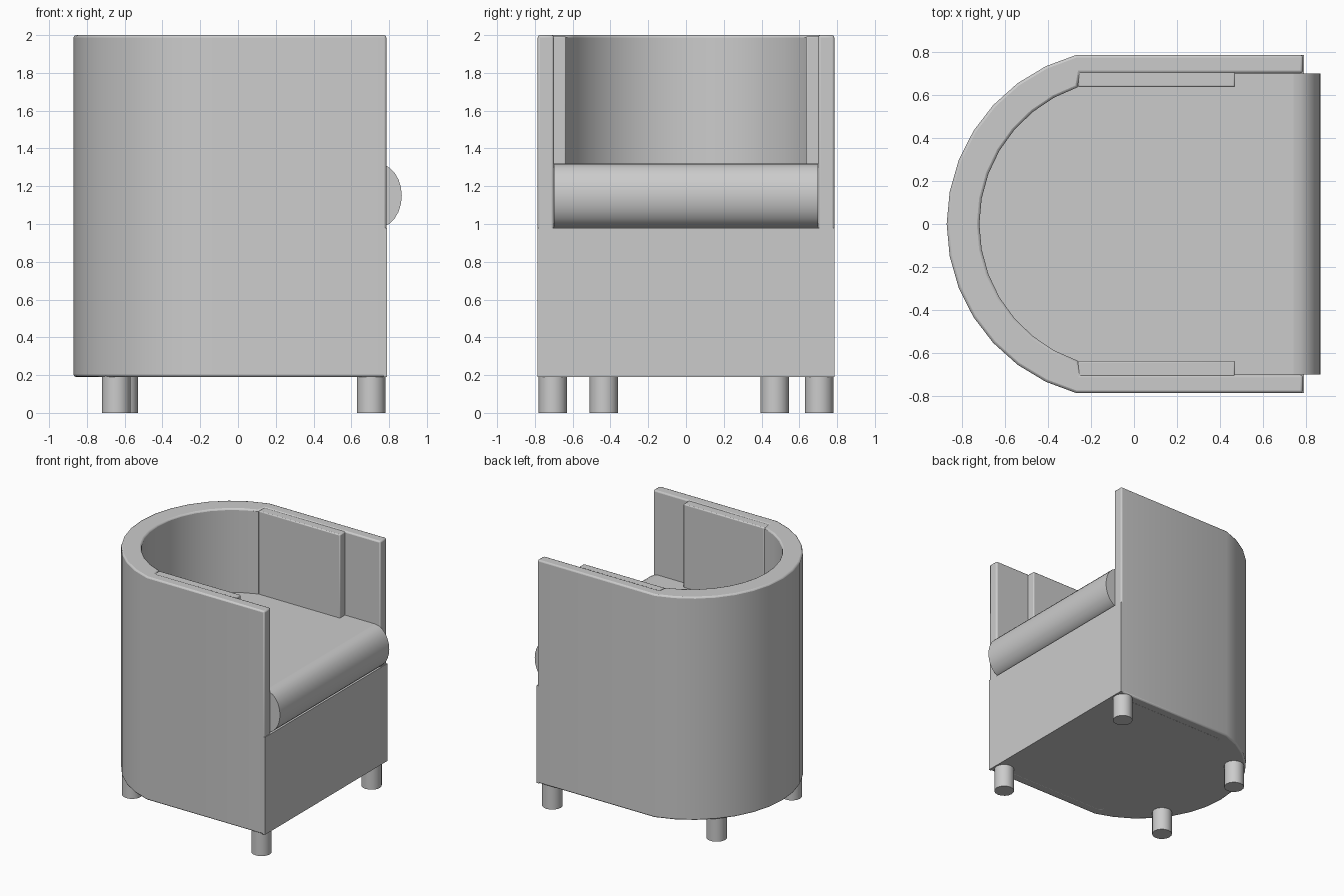
import bpy, bmesh
from math import cos, sin, asin, pi
from mathutils import Matrix

cube = bpy.data.objects.get("Cube")
if cube:
    bpy.data.objects.remove(cube, do_unlink=True)

GREY = (0.6, 0.6, 0.6, 1.0)
mat = bpy.data.materials.new("plain_grey")
mat.use_nodes = True
mat.diffuse_color = GREY
mat.node_tree.nodes["Principled BSDF"].inputs["Base Color"].default_value = GREY

FLOOR, SEAT_LOW, SEAT_TOP, TOP = 0.19, 0.98, 1.32, 2.0


def finish(bm, name, bevel=0):
    bmesh.ops.recalc_face_normals(bm, faces=bm.faces)
    mesh = bpy.data.meshes.new(name)
    bm.to_mesh(mesh)
    bm.free()
    mesh.materials.append(mat)
    ob = bpy.data.objects.new(name, mesh)
    bpy.context.collection.objects.link(ob)
    if bevel:
        mod = ob.modifiers.new("soft_edges", 'BEVEL')
        mod.width = bevel
        mod.segments = 2
        mod.limit_method = 'ANGLE'
        mod.angle_limit = pi / 3
    bpy.ops.object.select_all(action='DESELECT')
    ob.select_set(True)
    bpy.context.view_layer.objects.active = ob
    bpy.ops.object.shade_smooth_by_angle(angle=pi / 6)
    return ob


def prism(name, points, low, high, bevel=0, matrix=Matrix()):
    bm = bmesh.new()
    face = bm.faces.new([bm.verts.new((x, y, low)) for x, y in points])
    extruded = bmesh.ops.extrude_face_region(bm, geom=[face])["geom"]
    verts = [v for v in extruded if isinstance(v, bmesh.types.BMVert)]
    bmesh.ops.translate(bm, vec=(0, 0, high - low), verts=verts)
    bm.transform(matrix)
    return finish(bm, name, bevel)


def back_arc(centre, radius, half_width, steps=14):
    """Arc round the back, from the +y side to the -y side."""
    a = pi - asin(half_width / radius)
    span = 2 * (pi - a)
    return [(centre + radius * cos(a + span * i / steps),
             radius * sin(a + span * i / steps)) for i in range(steps + 1)]


# Wrapped back and arms
outer = back_arc(-0.057, 0.813, 0.785)
inner = back_arc(-0.048, 0.67, 0.635)
shell = [(0.785, 0.785)] + outer + [(0.785, -0.785), (0.785, -0.70), (-0.25, -0.70)]
shell += inner[::-1] + [(-0.25, 0.70), (0.785, 0.70)]
prism("back_and_arms", shell, FLOOR, TOP, bevel=0.012)

# Padded panels inside the arms
for side, name in ((1, "left_arm_pad"), (-1, "right_arm_pad")):
    pad = [(-0.26, 0.635), (0.47, 0.635), (0.47, 0.71), (-0.26, 0.71)]
    prism(name, [(x, side * y) for x, y in pad], SEAT_LOW, TOP - 0.005, bevel=0.008)

# Base with a full-width front
base = back_arc(-0.048, 0.69, 0.65)
base += [(-0.25, -0.71), (0.77, -0.71), (0.77, -0.785), (0.79, -0.785)]
base += [(0.79, 0.785), (0.77, 0.785), (0.77, 0.71), (-0.25, 0.71)]
prism("base", base, FLOOR, SEAT_LOW)

# Seat cushion and its rounded front
seat = [(0.74, 0.70), (-0.24, 0.70)] + back_arc(-0.048, 0.68, 0.64)
seat += [(-0.24, -0.70), (0.74, -0.70)]
prism("seat_cushion", seat, SEAT_LOW, SEAT_TOP)
mid, half = (SEAT_LOW + SEAT_TOP) / 2, (SEAT_TOP - SEAT_LOW) / 2
roll = [(0.74 + 0.127 * cos(pi * (i / 12 - 0.5)), mid + half * sin(pi * (i / 12 - 0.5)))
        for i in range(13)]
prism("seat_front_roll", roll, -0.70, 0.70, matrix=Matrix.Rotation(pi / 2, 4, 'X'))

# Round legs
legs = {"front_left_leg": (0.705, 0.705), "front_right_leg": (0.705, -0.705),
        "back_left_leg": (-0.605, 0.47), "back_right_leg": (-0.645, -0.435)}
for name, (x, y) in legs.items():
    ring = [(x + 0.076 * cos(pi * i / 8), y + 0.076 * sin(pi * i / 8)) for i in range(16)]
    prism(name, ring, 0, FLOOR + 0.01)
